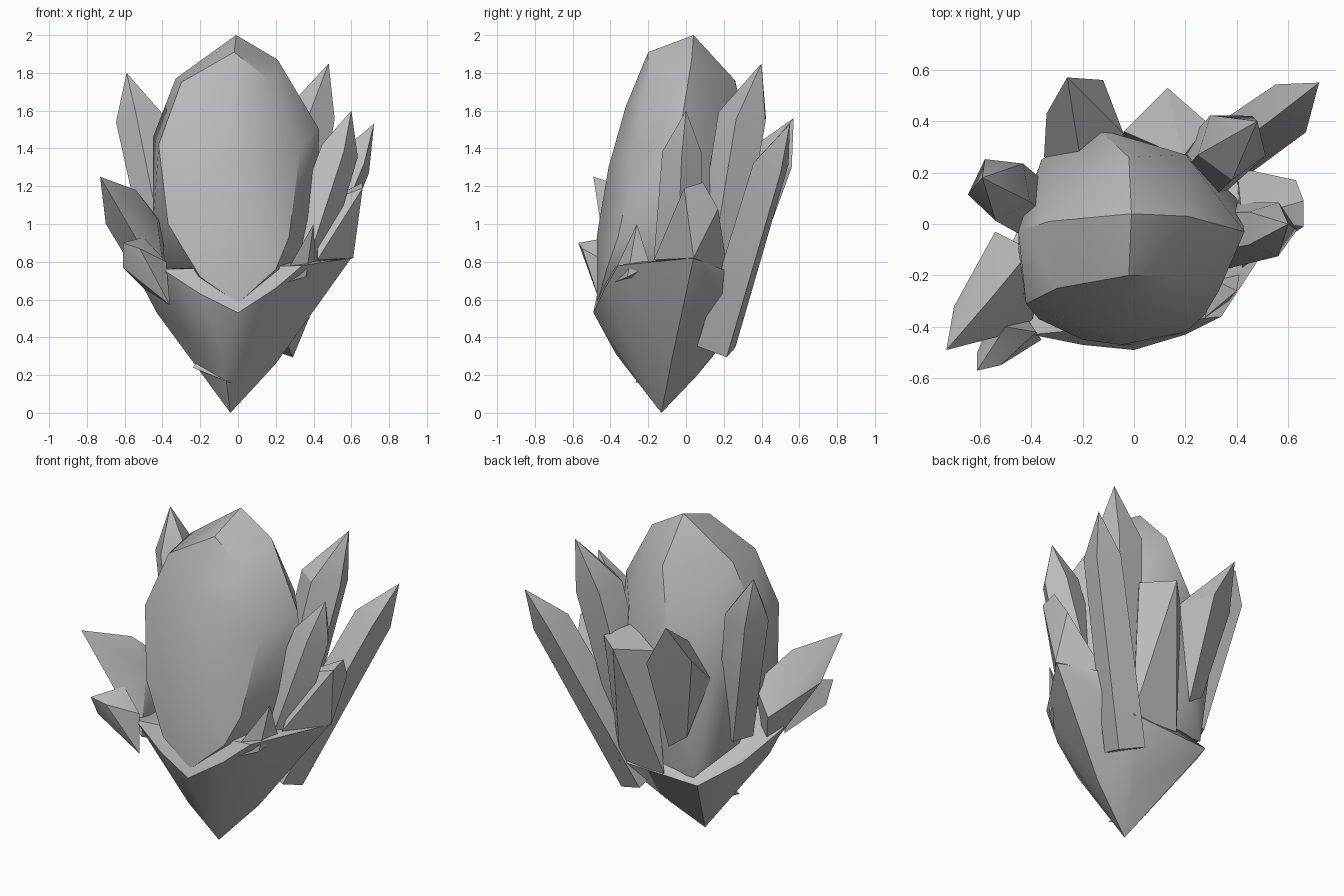
import bpy
import bmesh
from math import cos, sin, tau, radians
from mathutils import Vector

if "Cube" in bpy.data.objects:
    bpy.data.objects.remove(bpy.data.objects["Cube"], do_unlink=True)

# One plain grey stone colour
stone = bpy.data.materials.new("grey_stone")
stone.use_nodes = True
grey = (0.5, 0.5, 0.5, 1)
stone.diffuse_color = grey
stone.node_tree.nodes["Principled BSDF"].inputs["Base Color"].default_value = grey


def faceted(name, points, angle=28):
    """Closed convex stone wrapped around a few corner points."""
    bm = bmesh.new()
    for point in points:
        bm.verts.new(point)
    bmesh.ops.convex_hull(bm, input=bm.verts[:])
    loose = [v for v in bm.verts if not v.link_faces]
    bmesh.ops.delete(bm, geom=loose, context="VERTS")
    bmesh.ops.recalc_face_normals(bm, faces=bm.faces[:])
    mesh = bpy.data.meshes.new(name)
    bm.to_mesh(mesh)
    bm.free()
    mesh.materials.append(stone)
    obj = bpy.data.objects.new(name, mesh)
    bpy.context.collection.objects.link(obj)
    bpy.ops.object.select_all(action="DESELECT")
    obj.select_set(True)
    bpy.context.view_layer.objects.active = obj
    bpy.ops.object.shade_smooth_by_angle(angle=radians(angle))


def crystal(name, root, shoulder, tip, foot, girth, sides=5, roll=0.0):
    """Pointed shaft: ring at the root, ring at the shoulder, then a tip."""
    root, shoulder, tip = Vector(root), Vector(shoulder), Vector(tip)
    axis = (shoulder - root).normalized()
    across = axis.cross(Vector((0, 1, 0))).normalized()
    along = axis.cross(across)
    points = [tip]
    for centre, radius in ((root, foot), (shoulder, girth)):
        for i in range(sides):
            a = tau * i / sides + roll
            points.append(centre + radius * (across * cos(a) + along * sin(a)))
    faceted(name, points)


# Main boulder: front plate rim, swelling of the plate, ridge, rounded back
plate_rim = [
    (-.02, -.2, 1.91), (.18, -.2, 1.75), (.33, -.26, 1.4), (.27, -.36, .93),
    (.2, -.42, .76), (0, -.47, .58), (-.2, -.45, .72), (-.37, -.37, 1.0),
    (-.42, -.31, 1.42), (-.3, -.25, 1.75),
]
plate_swell = [(-.05, -.32, 1.62), (-.05, -.41, 1.3), (-.05, -.47, .95)]
ridge = [
    (-.01, .04, 2.0), (.21, .03, 1.87), (.43, -.03, 1.5), (.39, -.08, 1.05),
    (-.33, .01, 1.77), (-.45, -.03, 1.46), (-.45, -.1, 1.0),
]
back = [
    (-.02, .26, 1.76), (-.14, .37, 1.3), (.2, .27, 1.45), (-.36, .25, 1.15),
    (.25, .25, .8), (-.12, .34, .8), (-.42, .08, .7), (.4, .1, .75),
    (.22, .25, .5), (-.25, .28, .52),
]
faceted("main_boulder", plate_rim + plate_swell + ridge + back, 36)

# Tapering cup that holds the boulder
cup_rim = [
    (0, -.49, .53), (.2, -.43, .66), (.34, -.36, .78), (.39, -.24, .8),
    (.6, .04, .82), (.42, .22, .75), (.25, .3, .5), (-.28, .29, .48),
    (-.42, .05, .57), (-.53, -.2, .72), (-.4, -.43, .76), (-.2, -.47, .63),
]
cup_foot = [
    (-.04, -.13, 0), (.2, -.08, .26), (.06, .06, .2), (-.21, -.1, .25),
    (-.08, -.37, .31), (-.43, -.2, .53),
]
faceted("cup", cup_rim + cup_foot, 40)

# Crystals on the right-hand side of the front, from rear to front
crystal("tall_rear_crystal", (.25, .18, .8), (.38, .31, 1.57), (.48, .4, 1.85),
        foot=.13, girth=.14, roll=.3)
crystal("far_crystal", (.2, .16, .35), (.61, .45, 1.32), (.72, .55, 1.53),
        foot=.12, girth=.11, sides=4, roll=.5)
crystal("side_crystal", (.28, -.05, .65), (.53, -.02, 1.39), (.6, 0, 1.6),
        foot=.14, girth=.11, roll=.6)

# Blunt wedge standing on the edge of the cup
faceted("cup_wedge", [
    (.42, -.17, .81), (.61, .04, .82), (.4, .22, .75), (.66, -.01, 1.19),
    (.66, .09, 1.22), (.63, .17, 1.08), (.42, .02, 1.1),
])
faceted("cup_tooth", [
    (.22, -.41, .68), (.4, -.26, 1.0), (.41, -.19, .78), (.28, -.2, .7),
    (.36, -.31, .72),
])

# Crystals across the back
faceted("back_crystal", [
    (-.26, .57, 1.56), (-.12, .56, 1.3), (-.34, .43, 1.32), (-.35, .26, 1.15),
    (-.04, .35, 1.3), (-.23, .32, .78), (-.12, .34, .7), (-.2, .2, 1.3),
])
faceted("back_block", [
    (.29, .39, 1.3), (.13, .53, 1.31), (-.04, .36, 1.28), (.19, .26, 1.35),
    (.25, .29, .5), (-.06, .3, .5), (.1, .1, .6),
])

# Crystals on the other side, from rear to front
crystal("tall_side_crystal", (-.36, .03, .75), (-.52, .14, 1.56), (-.59, .18, 1.8),
        foot=.11, girth=.13, roll=.2)
faceted("front_crystal", [
    (-.73, -.49, 1.25), (-.54, -.27, 1.18), (-.7, -.32, 1.0), (-.54, -.42, .95),
    (-.54, -.03, .85), (-.42, -.18, .54), (-.38, -.4, .65), (-.43, -.28, 1.03),
    (-.4, -.1, 1.0),
])
faceted("low_front_crystal", [
    (-.61, -.57, .9), (-.61, -.5, .77), (-.52, -.55, .87), (-.36, -.45, .57),
    (-.38, -.42, .8), (-.5, -.25, .66), (-.5, -.4, .93),
])

# Small shard near the foot
faceted("foot_shard", [
    (-.24, -.18, .24), (-.21, -.17, .28), (-.04, -.27, .16), (-.1, -.1, .3),
    (-.1, -.15, .18),
])
